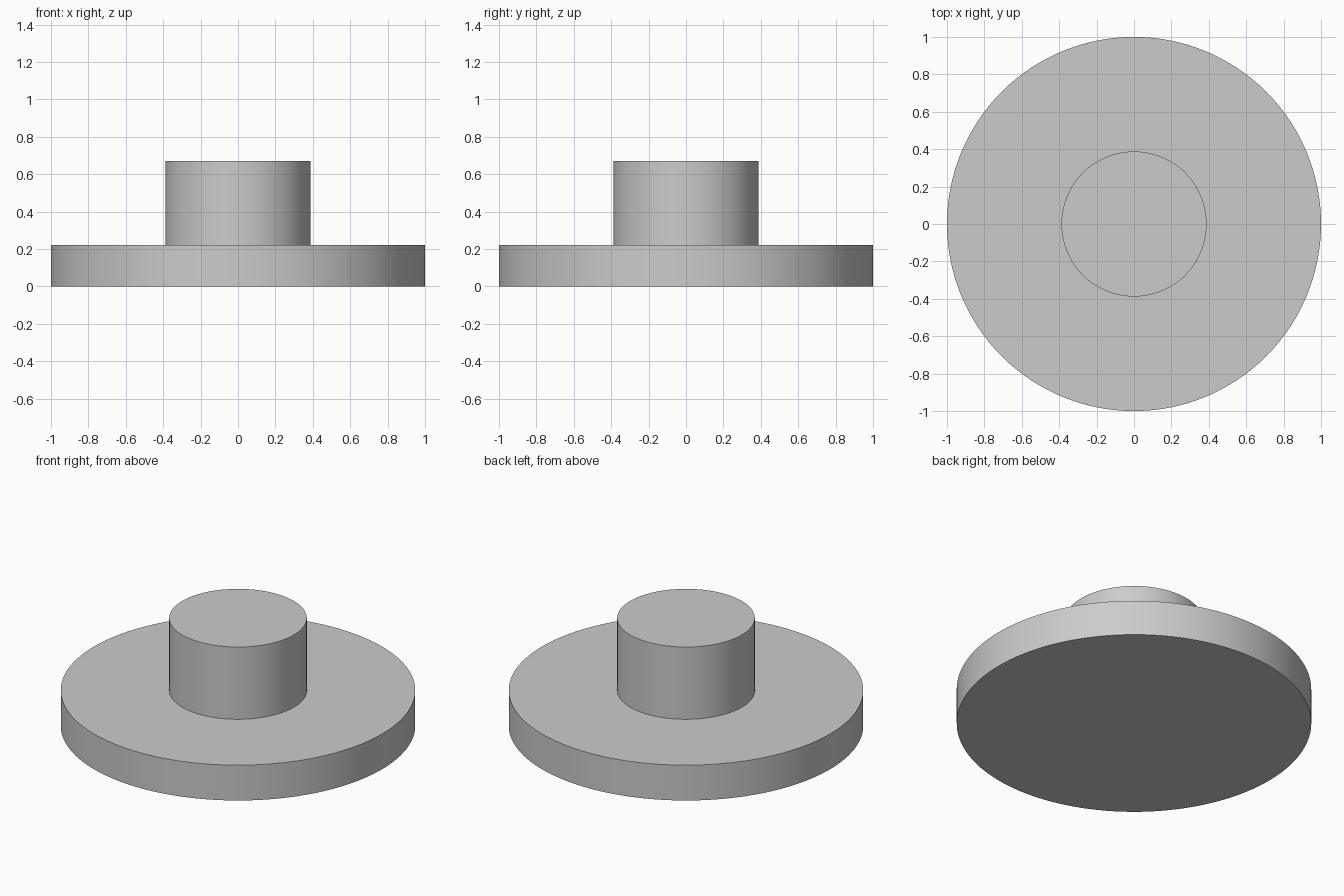
import bpy
import math

# Remove the default cube
cube = bpy.data.objects.get("Cube")
if cube:
    bpy.data.objects.remove(cube, do_unlink=True)

# Plain grey material
GREY = (0.6, 0.6, 0.6, 1.0)
grey = bpy.data.materials.new("plain_grey")
grey.use_nodes = True
grey.diffuse_color = GREY
grey.node_tree.nodes["Principled BSDF"].inputs["Base Color"].default_value = GREY


def disc(name, radius, bottom, top):
    """Upright smooth-sided cylinder between two heights."""
    bpy.ops.mesh.primitive_cylinder_add(
        vertices=128, radius=radius, depth=top - bottom,
        location=(0, 0, (bottom + top) / 2))
    obj = bpy.context.object
    obj.name = name
    obj.data.materials.append(grey)
    bpy.ops.object.shade_smooth_by_angle(angle=math.radians(30))
    return obj


# Wide flange with a narrower boss standing on it
flange_top = 0.22
disc("flange", 1.0, 0.0, flange_top)
disc("boss", 0.388, flange_top, 0.67)
